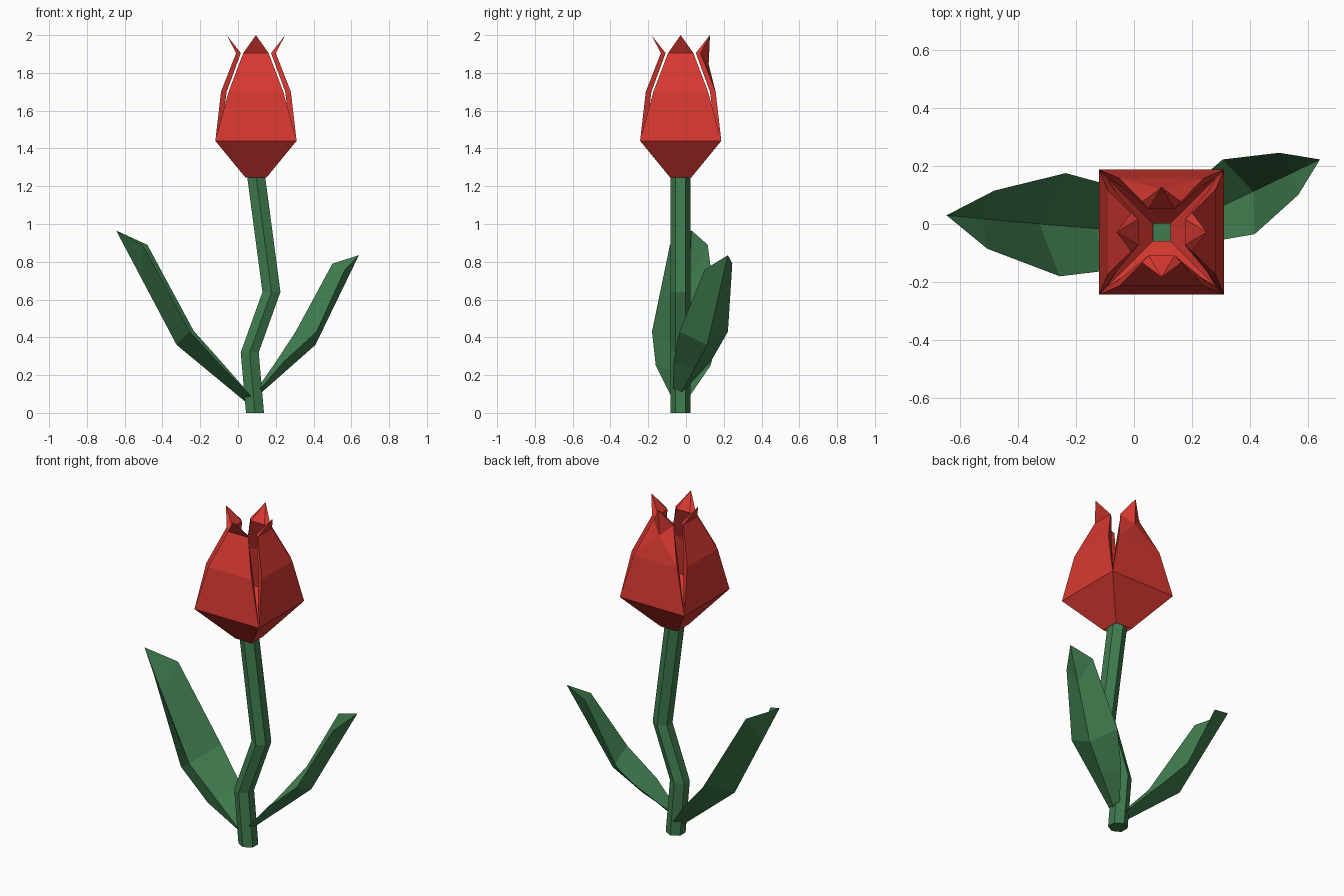
import bpy, math
from mathutils import Vector, Matrix

if "Cube" in bpy.data.objects:
    bpy.data.objects.remove(bpy.data.objects["Cube"])


def material(name, rgb):
    m = bpy.data.materials.new(name)
    m.diffuse_color = (*rgb, 1)
    m.use_nodes = True
    m.node_tree.nodes["Principled BSDF"].inputs["Base Color"].default_value = m.diffuse_color
    return m


GREEN = material("leaf_green", (0.05, 0.20, 0.075))
RED = material("petal_red", (0.68, 0.04, 0.03))


def add(name, verts, faces, mat):
    me = bpy.data.meshes.new(name)
    me.from_pydata([tuple(v) for v in verts], [], faces)
    me.materials.append(mat)
    me.update()
    ob = bpy.data.objects.new(name, me)
    bpy.context.collection.objects.link(ob)
    return ob


# Bent hexagonal stem
path = [(0.09, 0), (0.062, 0.32), (0.177, 0.64), (0.095, 1.26)]
verts = []
for x, z in path:
    for i in range(6):
        a = math.pi / 2 + i * math.pi / 3
        verts.append((x + 0.055 * math.cos(a), -0.03 + 0.053 * math.sin(a), z))
faces = [(r * 6 + i, r * 6 + (i + 1) % 6, r * 6 + 6 + (i + 1) % 6, r * 6 + 6 + i)
         for r in range(3) for i in range(6)]
faces += [tuple(range(5, -1, -1)), tuple(range(18, 24))]
add("stem", verts, faces, GREEN)


# Folded leaves: left edge, midrib and right edge meet at the tip
def leaf(name, tip, base, kink, edge_a, edge_b):
    base, kink, tip = Vector(base), Vector(kink), Vector(tip)
    rib = [base, base.lerp(kink, 0.5), kink, kink.lerp(tip, 0.6)]
    verts = list(edge_a) + rib + list(edge_b) + [tip]
    faces = []
    for r in range(3):
        for c in (0, 4):
            faces.append((c + r, c + r + 1, c + r + 5, c + r + 4))
    faces += [(3, 12, 7), (7, 12, 11)]
    add(name, verts, faces, GREEN)


leaf("left_leaf", (-0.645, 0.03, 0.965), (0.05, -0.03, 0.05), (-0.325, 0, 0.36),
     [(0.07, 0.02, 0.09), (-0.07, 0.13, 0.25), (-0.235, 0.175, 0.435), (-0.48, 0.115, 0.89)],
     [(0.07, -0.08, 0.09), (-0.09, -0.16, 0.25), (-0.255, -0.18, 0.43), (-0.505, -0.085, 0.89)])
leaf("right_leaf", (0.64, 0.222, 0.835), (0.11, -0.03, 0.095), (0.41, 0.112, 0.36),
     [(0.11, 0.01, 0.14), (0.20, 0.13, 0.27), (0.305, 0.222, 0.43), (0.50, 0.245, 0.79)],
     [(0.12, -0.07, 0.13), (0.24, -0.065, 0.27), (0.415, -0.035, 0.43), (0.565, 0.10, 0.76)])


# Four thick petals, each row is (height, distance from centre, half width)
OUTER = [(1.245, 0.055, 0.055), (1.44, 0.215, 0.215), (1.7, 0.185, 0.145), (1.905, 0.105, 0.067)]
INNER = [(1.28, 0.03, 0.03), (1.46, 0.185, 0.185), (1.7, 0.155, 0.135), (1.905, 0.08, 0.045)]
for k, name in enumerate(["front", "right", "back", "left"]):
    verts = [(s * w, -d, z) for rows in (OUTER, INNER) for z, d, w in rows for s in (-1, 1)]
    verts.append((0, -0.155, 2.0))
    # the back petal bulges lower below its tip
    verts.append((0, -0.148, 1.845) if name == "back" else (0, -0.105, 1.905))
    faces = []
    for r in range(3):
        a, b = 2 * r, 8 + 2 * r
        front = (a, a + 1, a + 3, a + 2) if r < 2 else (a, a + 1, a + 3, 17, a + 2)
        if r == 2:
            faces += [(4, 5, 17), (4, 17, 6), (5, 7, 17)]
        else:
            faces.append(front)
        faces.append((b + 1, b, b + 2, b + 3))
        faces += [(a, a + 2, b + 2, b), (a + 1, b + 1, b + 3, a + 3)]
    faces += [(6, 17, 16), (17, 7, 16), (15, 14, 16), (14, 6, 16), (7, 15, 16), (0, 8, 9, 1)]
    turn = Matrix.Translation((0.095, -0.028, 0)) @ Matrix.Rotation(k * math.pi / 2, 4, 'Z')
    add(name + "_petal", [turn @ Vector(v) for v in verts], faces, RED)
